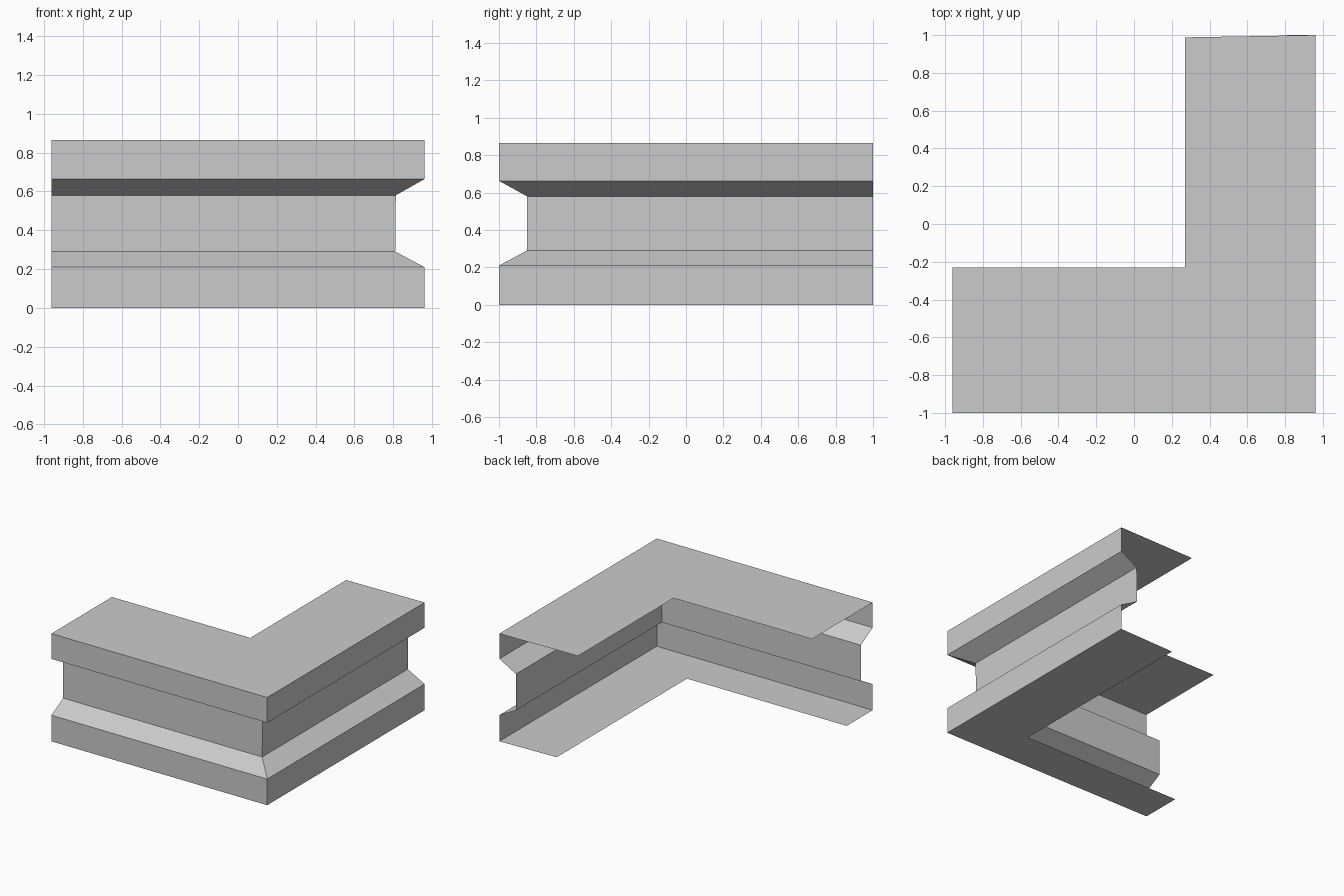
import bpy
import bmesh

cube = bpy.data.objects.get("Cube")
if cube:
    bpy.data.objects.remove(cube, do_unlink=True)

HALF_X, HALF_Y = 0.96, 1.0

# Open section, from the lower shelf round to the upper shelf:
# inset of the front arm, inset of the right arm, height, back end trim
PROFILE = [
    (0.33, 0.50, 0.00, 0.015),
    (0.00, 0.00, 0.00, 0.0),
    (0.00, 0.00, 0.21, 0.0),
    (0.15, 0.15, 0.29, 0.0),
    (0.15, 0.147, 0.58, 0.0),
    (0.00, 0.00, 0.663, 0.0),
    (0.00, 0.00, 0.866, 0.0),
    (0.77, 0.69, 0.866, 0.012),
]

# Plain grey finish
grey = bpy.data.materials.new("plain_grey")
grey.use_nodes = True
colour = (0.6, 0.6, 0.6, 1.0)
grey.diffuse_color = colour
grey.node_tree.nodes["Principled BSDF"].inputs["Base Color"].default_value = colour

# Sweep the section along the front arm, round the mitre, along the right arm
bm = bmesh.new()
rows = []
for front, side, z, trim in PROFILE:
    y, x = front - HALF_Y, HALF_X - side
    path = [(-HALF_X, y, z), (x, y, z), (x, HALF_Y - trim, z)]
    rows.append([bm.verts.new(p) for p in path])

for low, high in zip(rows, rows[1:]):
    for i in range(2):
        bm.faces.new((low[i], low[i + 1], high[i + 1], high[i]))

mesh = bpy.data.meshes.new("corner_ledge")
bm.to_mesh(mesh)
bm.free()
mesh.materials.append(grey)
ledge = bpy.data.objects.new("corner_ledge", mesh)
bpy.context.collection.objects.link(ledge)
